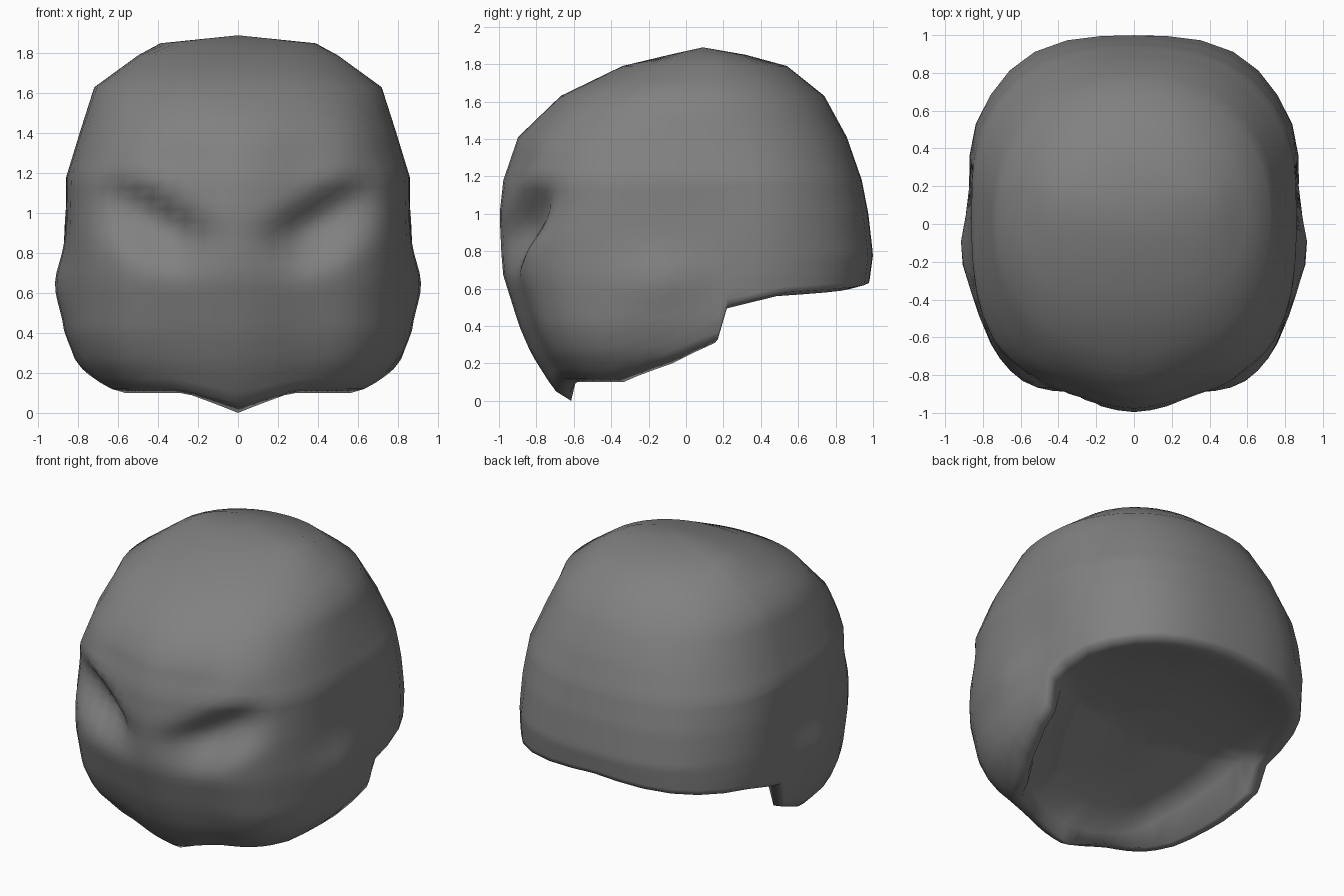
import bpy, bmesh
from math import sin, cos, radians, exp
from mathutils import Vector

if "Cube" in bpy.data.objects:
    bpy.data.objects.remove(bpy.data.objects["Cube"])

# Horizontal section by height: z, front y, back y, half width, centre y, front and back squareness
SECTIONS = [
    (0.0, -.66, .90, .57, 0, 2.6, 2.9), (.1, -.735, .90, .66, 0, 2.6, 2.9),
    (.25, -.83, .93, .81, 0, 2.7, 2.9), (.4, -.895, .95, .865, 0, 2.7, 2.9),
    (.67, -.98, .985, .87, 0, 2.7, 2.9), (.78, -.99, 1.0, .865, 0, 2.7, 2.9),
    (1.0, -1.0, .975, .86, 0, 2.65, 2.8), (1.18, -.98, .94, .86, 0, 2.55, 2.6),
    (1.41, -.90, .86, .79, 0, 2.4, 2.4), (1.63, -.67, .74, .72, .03, 2.25, 2.15),
    (1.79, -.34, .54, .50, .09, 2.2, 2.1), (1.85, -.09, .32, .39, .11, 2.1, 2.1),
]
# Lower rim: angle from the front, height
RIM = [(0, .05), (24, .12), (59, .12), (84, .22), (101.5, .33), (104.5, .51), (123, .58), (180, .64)]
# Recessed underside: y, height
UNDERSIDE = [(-.6, .12), (-.45, .22), (.15, .5), (.5, .58), (1.0, .64)]
ANGLES = list(range(0, 55, 5)) + [59, 67, 76, 84, 93, 101.5, 104.5, 113, 123, 132, 141, 150, 160, 170, 180]
UPPER = [1.24, 1.32, 1.41, 1.52, 1.63, 1.72, 1.79, 1.85]
TOP = Vector((0, .09, 1.89))
LOWER_ROWS = 20


def lookup(table, t):
    if t <= table[0][0]:
        return table[0][1:]
    for a, b in zip(table, table[1:]):
        if t <= b[0]:
            f = (t - a[0]) / (b[0] - a[0])
            return [p + (q - p) * f for p, q in zip(a[1:], b[1:])]
    return table[-1][1:]


def smooth(t):
    t = max(0, min(1, t))
    return t * t * (3 - 2 * t)


def shell_point(deg, z):
    front, back, width, mid, n_front, n_back = lookup(SECTIONS, z)
    s, c = sin(radians(deg)), -cos(radians(deg))
    depth, n = (mid - front, n_front) if c < 0 else (back - mid, n_back)
    r = (abs(c / depth) ** n + abs(s / width) ** n) ** (-1 / n)
    x, y = r * s, mid + r * c
    side = 1 if x >= 0 else -1
    # cheek bulge and slight swell behind the ear
    if abs(deg) > 45:
        x += side * .05 * exp(-((y + .14) / .2) ** 2 - ((z - .64) / .16) ** 2)
        x += side * .03 * exp(-((y - .45) / .2) ** 2 - ((z - .9) / .35) ** 2)
    if y < -.3:
        # slight keel down the middle of the face
        y += .05 * exp(-((abs(x) - .33) / .2) ** 2) * smooth((1.7 - z) / .5)
        # slanted eye hollow: brow above, long slope below
        u = (abs(x) - .44) * .85 + (z - .96) * .53
        v = -(abs(x) - .44) * .53 + (z - .96) * .85
        across = smooth(1 - (v - .02) / .17) if v > .02 else smooth(1 - (.02 - v) / .26)
        y += .14 * across * smooth(1.15 - abs(u) / .36)
    return Vector((x, y, z))


bm = bmesh.new()


def bridge(lower, upper):
    for i in range(len(lower)):
        j = (i + 1) % len(lower)
        bm.faces.new((lower[i], lower[j], upper[j], upper[i]))


def close(ring, point):
    pole = bm.verts.new(point)
    for i in range(len(ring)):
        bm.faces.new((ring[i], ring[(i + 1) % len(ring)], pole))


# Outer shell
columns = ANGLES + [-a for a in reversed(ANGLES[1:-1])]
rims = [lookup(RIM, abs(a))[0] for a in columns]
rows = []
for k in range(LOWER_ROWS + 1):
    rows.append([bm.verts.new(shell_point(a, r + (1.18 - r) * k / LOWER_ROWS)) for a, r in zip(columns, rims)])
for z in UPPER:
    rows.append([bm.verts.new(shell_point(a, z)) for a in columns])
for lower, upper in zip(rows, rows[1:]):
    bridge(lower, upper)
close(rows[-1], TOP)

# Turned-in rim, then the recessed underside
edge = [v.co.copy() for v in rows[0]]
lip = []
for a, p in zip(columns, edge):
    flat = Vector((p.x, p.y, 0)).normalized()
    drop = .02 + .03 * max(0, 1 - abs(a) / 20)
    lip.append(bm.verts.new(p - flat * .08 - Vector((0, 0, drop))))
previous = lip
bridge(lip, rows[0])
for scale in (.84, .6, .3):
    ring = [bm.verts.new((p.x * scale, p.y * scale, lookup(UNDERSIDE, p.y * scale)[0])) for p in edge]
    bridge(ring, previous)
    previous = ring
close(previous, (0, 0, lookup(UNDERSIDE, 0)[0]))

bmesh.ops.recalc_face_normals(bm, faces=bm.faces)
for f in bm.faces:
    f.smooth = True
mesh = bpy.data.meshes.new("helmet_mask")
bm.to_mesh(mesh)
bm.free()
helmet = bpy.data.objects.new("helmet_mask", mesh)
bpy.context.collection.objects.link(helmet)

# Dark grey shell colour
grey = bpy.data.materials.new("dark_grey")
grey.diffuse_color = (.22, .22, .22, 1)
grey.use_nodes = True
grey.node_tree.nodes["Principled BSDF"].inputs["Base Color"].default_value = grey.diffuse_color
mesh.materials.append(grey)
